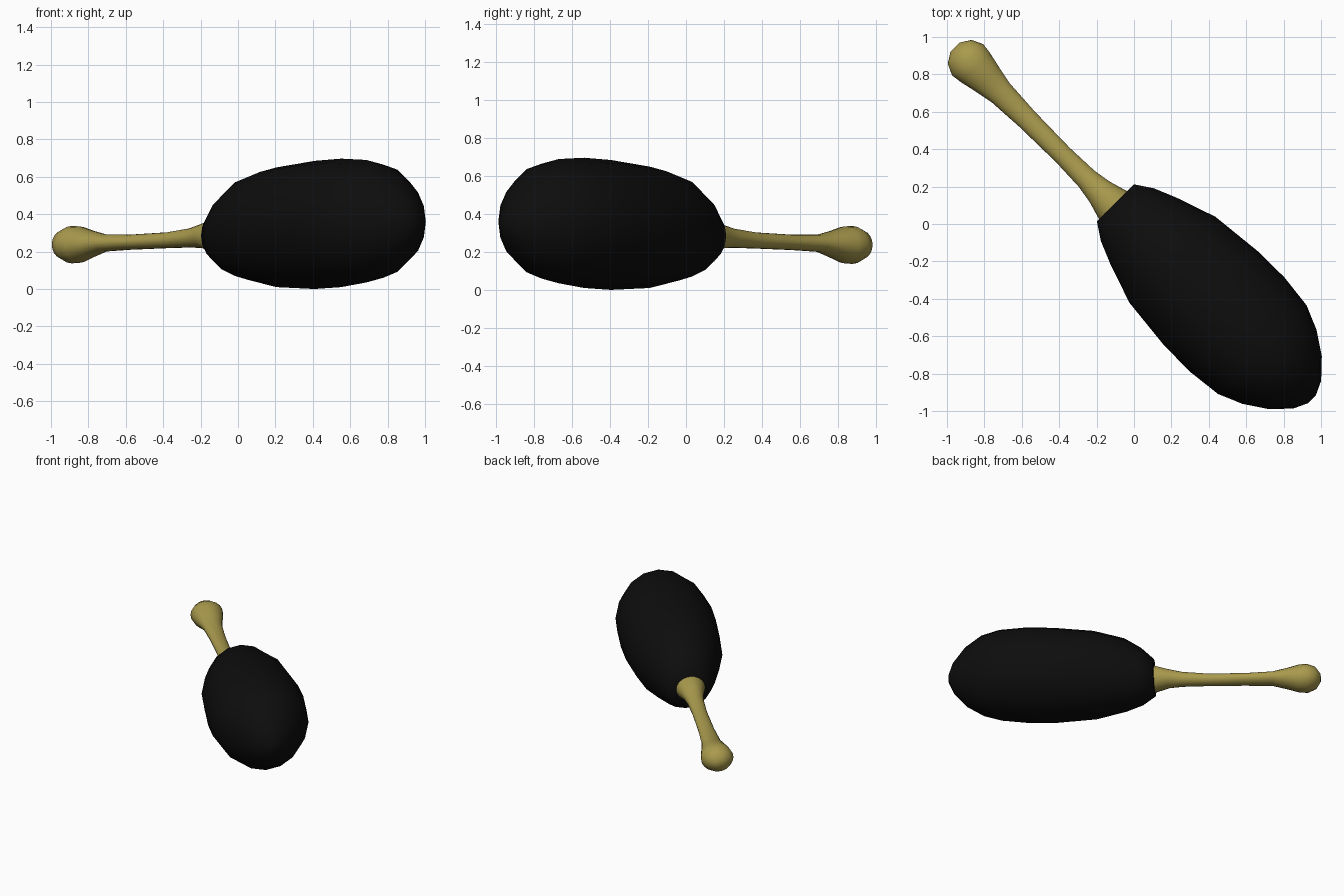
import bpy, bmesh, math
from mathutils import Vector

cube = bpy.data.objects.get("Cube")
if cube:
    bpy.data.objects.remove(cube, do_unlink=True)


def make_material(name, color):
    mat = bpy.data.materials.new(name)
    mat.use_nodes = True
    mat.diffuse_color = (*color, 1)
    bsdf = mat.node_tree.nodes["Principled BSDF"]
    bsdf.inputs["Base Color"].default_value = (*color, 1)
    bsdf.inputs["Roughness"].default_value = 0.8
    return mat


# The long axis lies flat, running diagonally from back right to front left
AXIS = Vector((1, -1, 0)).normalized()
SIDE = Vector((1, 1, 0)).normalized()
UP = Vector((0, 0, 1))


def loft(name, stations, sides, side_offset, mat):
    """Oval rings along the axis: distance, half width, bottom, top."""
    bm = bmesh.new()
    rings = []
    for dist, half, low, high in stations:
        ring = []
        for i in range(sides):
            a = 2 * math.pi * i / sides
            p = AXIS * dist + SIDE * (side_offset + half * math.cos(a))
            p += UP * ((low + high) / 2 + (high - low) / 2 * math.sin(a))
            ring.append(bm.verts.new(p))
        rings.append(ring)
    for a, b in zip(rings, rings[1:]):
        for i in range(sides):
            j = (i + 1) % sides
            bm.faces.new((a[i], a[j], b[j], b[i]))
    bm.faces.new(rings[0])
    bm.faces.new(rings[-1])
    bmesh.ops.recalc_face_normals(bm, faces=bm.faces)
    mesh = bpy.data.meshes.new(name)
    bm.to_mesh(mesh)
    bm.free()
    mesh.materials.append(mat)
    obj = bpy.data.objects.new(name, mesh)
    bpy.context.collection.objects.link(obj)
    bpy.ops.object.select_all(action='DESELECT')
    obj.select_set(True)
    bpy.context.view_layer.objects.active = obj
    bpy.ops.object.shade_smooth_by_angle(angle=math.radians(60))
    return obj


black = make_material("charred black", (0.004, 0.004, 0.004))
tan = make_material("bone tan", (0.40, 0.325, 0.075))

# Plump meat, blunt at the outer end and open-collared at the bone
meat = [
    (-0.15, 0.14, 0.15, 0.42),
    (-0.06, 0.20, 0.09, 0.51),
    (0.06, 0.25, 0.05, 0.59),
    (0.28, 0.325, 0.01, 0.65),
    (0.57, 0.355, 0.00, 0.685),
    (0.77, 0.357, 0.01, 0.697),
    (0.96, 0.335, 0.035, 0.69),
    (1.09, 0.28, 0.07, 0.66),
    (1.21, 0.20, 0.14, 0.58),
    (1.30, 0.105, 0.24, 0.47),
    (1.335, 0.03, 0.32, 0.38),
]
loft("meat", meat, 16, 0.01, black)

# Bone with a knob at the free end and a flare into the meat
bone = [
    (-1.345, 0.035, 0.21, 0.265),
    (-1.31, 0.09, 0.16, 0.315),
    (-1.25, 0.118, 0.137, 0.337),
    (-1.19, 0.11, 0.14, 0.335),
    (-1.10, 0.09, 0.17, 0.312),
    (-1.00, 0.07, 0.20, 0.292),
    (-0.80, 0.058, 0.21, 0.291),
    (-0.53, 0.053, 0.218, 0.303),
    (-0.35, 0.06, 0.222, 0.325),
    (-0.25, 0.077, 0.218, 0.35),
    (-0.15, 0.106, 0.19, 0.38),
    (-0.05, 0.10, 0.20, 0.38),
]
loft("bone", bone, 20, -0.008, tan)
